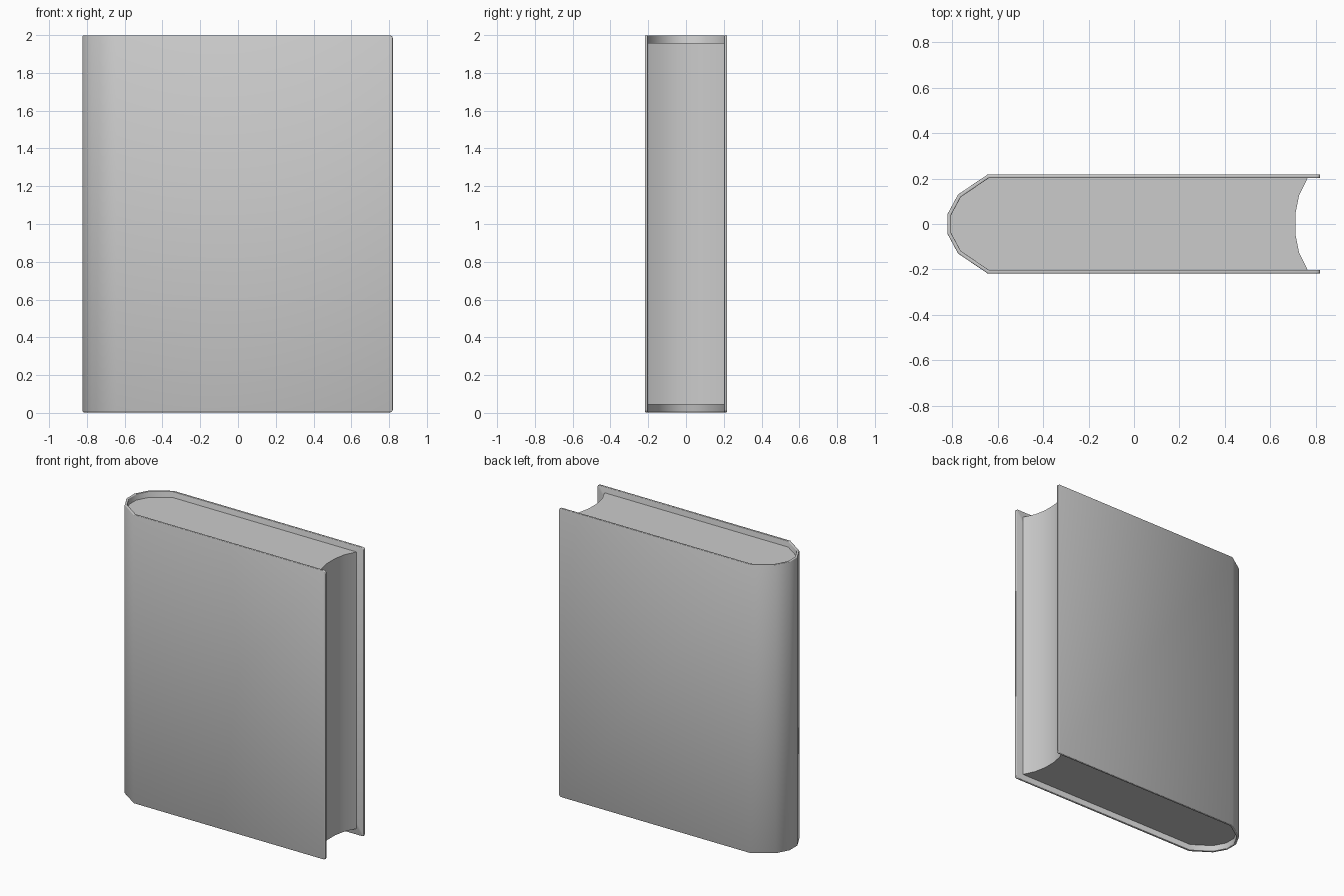
import bpy, bmesh

if "Cube" in bpy.data.objects:
    bpy.data.objects.remove(bpy.data.objects["Cube"])

Z0, Z1 = 0.003, 1.998


def mirrored(half):
    """Mirror a half profile (y < 0) across y = 0, keeping point order."""
    return half + [(x, -y) for x, y in reversed(half)]


def finish(bm, name):
    mesh = bpy.data.meshes.new(name)
    bmesh.ops.recalc_face_normals(bm, faces=bm.faces)
    bm.to_mesh(mesh)
    bm.free()
    ob = bpy.data.objects.new(name, mesh)
    bpy.context.collection.objects.link(ob)
    return ob


def smooth(ob, angle):
    bpy.ops.object.select_all(action='DESELECT')
    ob.select_set(True)
    bpy.context.view_layer.objects.active = ob
    bpy.ops.object.shade_smooth_by_angle(angle=angle)


# cover: one sheet wrapped round the spine, with rounded board corners
outer = mirrored([(0.82, -0.218), (-0.645, -0.218), (-0.775, -0.13), (-0.822, -0.043)])
bm = bmesh.new()
low = [bm.verts.new((x, y, Z0)) for x, y in outer]
high = [bm.verts.new((x, y, Z1)) for x, y in outer]
for i in range(len(outer) - 1):
    bm.faces.new((low[i], low[i + 1], high[i + 1], high[i]))
corners = [low[0], low[-1], high[0], high[-1]]
bmesh.ops.bevel(bm, geom=corners, offset=0.014, segments=2, profile=0.5, affect='VERTICES')
cover = finish(bm, "cover")
# make the sheet normals face away from the middle so it thickens inwards
spine = min(cover.data.polygons, key=lambda p: p.center.x)
if spine.normal.x > 0:
    cover.data.flip_normals()
thick = cover.modifiers.new("thickness", 'SOLIDIFY')
thick.thickness = 0.016
thick.offset = -1
thick.use_even_offset = True
edge = cover.modifiers.new("soft_edges", 'BEVEL')
edge.width = 0.004
edge.segments = 2
edge.limit_method = 'ANGLE'
edge.angle_limit = 1.1
smooth(cover, 0.8)

# page block: rounded back, hollowed fore edge
back = mirrored([(-0.64, -0.203), (-0.765, -0.12), (-0.806, -0.04)])
fore = [(x, -y) for x, y in mirrored([(0.765, -0.203), (0.727, -0.125), (0.711, -0.045)])]
bm = bmesh.new()
face = bm.faces.new([bm.verts.new((x, y, 0.045)) for x, y in back + fore])
up = bmesh.ops.extrude_face_region(bm, geom=[face], use_keep_orig=True)
bmesh.ops.translate(bm, vec=(0, 0, 1.912),
                    verts=[v for v in up["geom"] if isinstance(v, bmesh.types.BMVert)])
pages = finish(bm, "page_block")
smooth(pages, 0.8)
